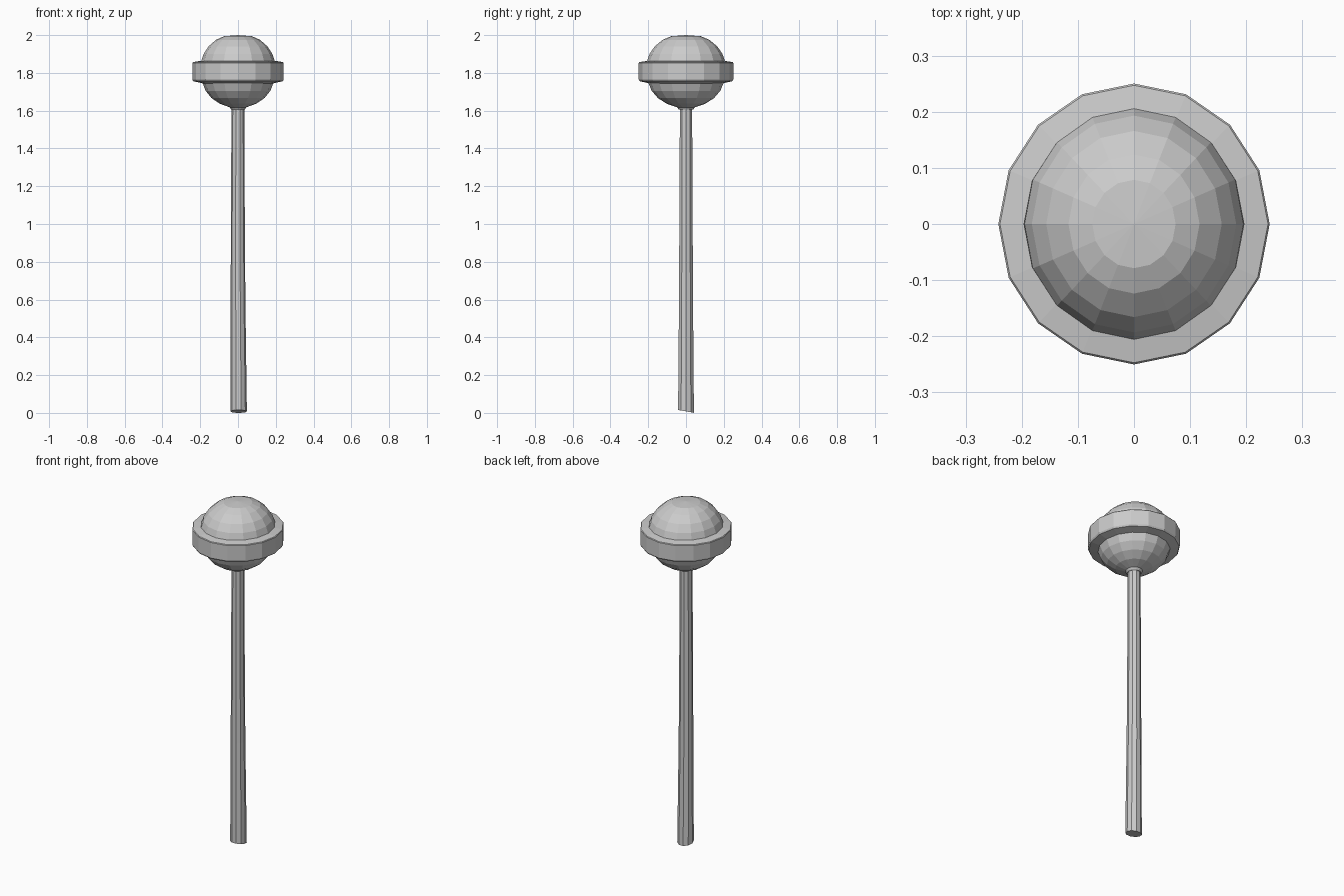
import bpy, bmesh, math

if "Cube" in bpy.data.objects:
    bpy.data.objects.remove(bpy.data.objects["Cube"])


def lathe(name, profile, sides, sx=1.0, sy=1.0, closed=False):
    """Revolve (radius, z, x offset) points round z into a flat-faced solid."""
    bm = bmesh.new()
    rings = []
    for r, z, ox in profile:
        if r == 0:
            rings.append([bm.verts.new((ox, 0, z))] * sides)
        else:
            rings.append([bm.verts.new((ox + r * sx * math.cos(2 * math.pi * i / sides),
                                        r * sy * math.sin(2 * math.pi * i / sides), z))
                          for i in range(sides)])
    pairs = list(zip(rings, rings[1:]))
    if closed:
        pairs.append((rings[-1], rings[0]))
    for a, b in pairs:
        for i in range(sides):
            j = (i + 1) % sides
            bm.faces.new(list(dict.fromkeys((a[i], a[j], b[j], b[i]))))
    bmesh.ops.recalc_face_normals(bm, faces=bm.faces)
    mesh = bpy.data.meshes.new(name)
    bm.to_mesh(mesh)
    bm.free()
    obj = bpy.data.objects.new(name, mesh)
    bpy.context.collection.objects.link(obj)
    return obj


# Slightly oval candy ball, flattened at the top, with a short neck below
ball = [(0, 1.605), (0.036, 1.605), (0.045, 1.618), (0.098, 1.637), (0.142, 1.667),
        (0.173, 1.705), (0.19, 1.748), (0.2, 1.805), (0.197, 1.86), (0.184, 1.90),
        (0.158, 1.94), (0.118, 1.975), (0.075, 1.994), (0, 2.0)]
lathe("candy_ball", [(r, z, 0) for r, z in ball], 16, 0.99, 1.05)

# Raised band round the middle
band = [(0.19, 1.745), (0.238, 1.756), (0.243, 1.765),
        (0.243, 1.853), (0.24, 1.857), (0.197, 1.864)]
lathe("candy_band", [(r, z, 0) for r, z in band], 16, 0.995, 1.03, closed=True)

# Stick, a little wider and offset at its foot, with a slanted end
stick = lathe("stick", [(0, 0.008, 0.003), (0.044, 0.008, 0.003), (0.039, 0.6, 0),
                        (0.036, 1.2, -0.001), (0.034, 1.625, 0), (0, 1.625, 0)], 10)
for v in stick.data.vertices:
    if v.co.z < 0.1:
        v.co.z -= v.co.y * 0.18
